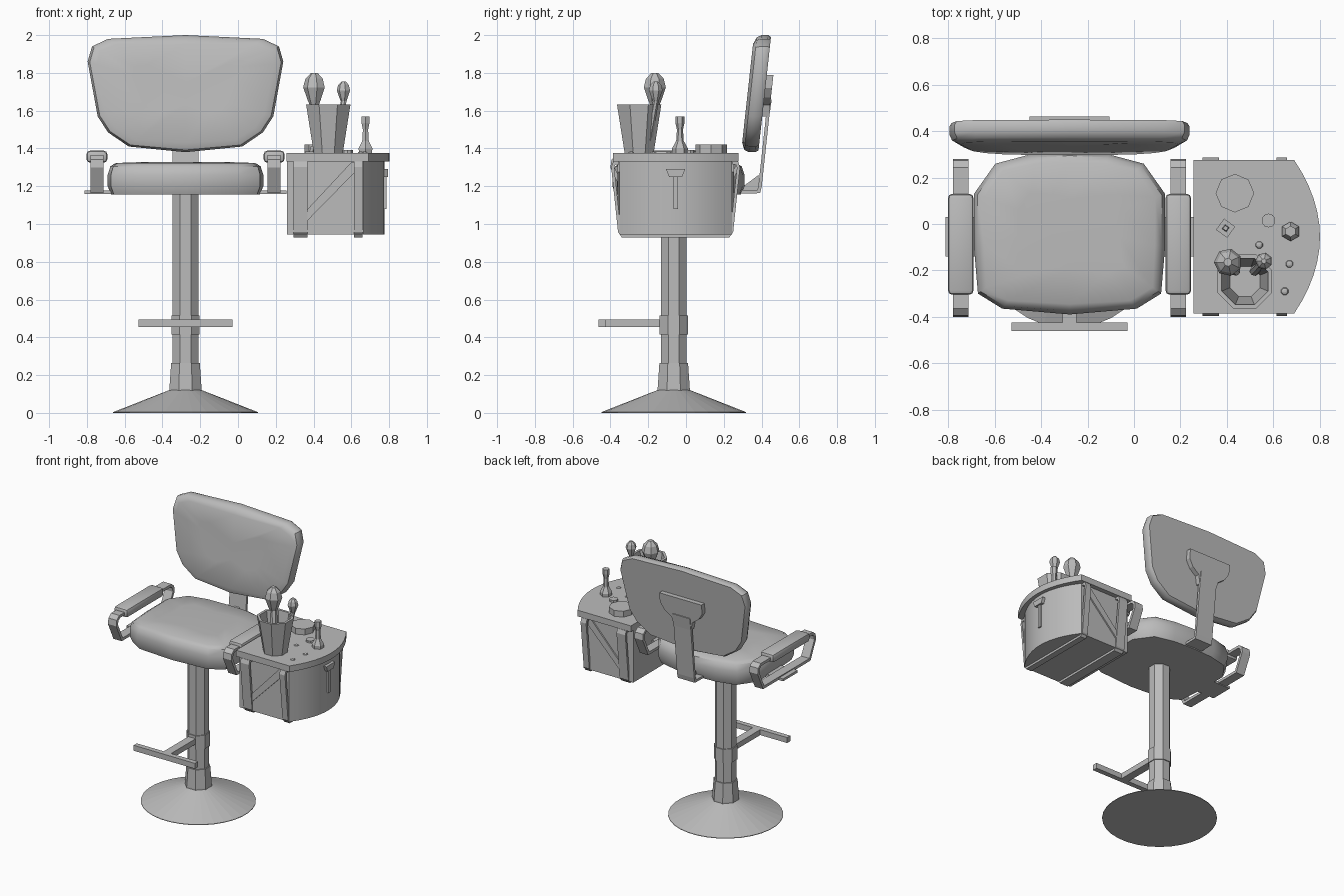
import bpy, bmesh, math
from mathutils import Vector, Matrix

cube = bpy.data.objects.get("Cube")
if cube:
    bpy.data.objects.remove(cube, do_unlink=True)

grey = bpy.data.materials.new("plain_grey")
grey.use_nodes = True
grey.diffuse_color = (0.5, 0.5, 0.5, 1)
grey.node_tree.nodes["Principled BSDF"].inputs["Base Color"].default_value = (0.5, 0.5, 0.5, 1)

CX, CY = -0.278, -0.065      # column axis
TY = -0.055                  # tray centre line


def finish(name, bm, smooth=None):
    bmesh.ops.recalc_face_normals(bm, faces=bm.faces)
    me = bpy.data.meshes.new(name)
    bm.to_mesh(me)
    bm.free()
    me.materials.append(grey)
    ob = bpy.data.objects.new(name, me)
    bpy.context.collection.objects.link(ob)
    if smooth:
        bpy.ops.object.select_all(action='DESELECT')
        ob.select_set(True)
        bpy.context.view_layer.objects.active = ob
        bpy.ops.object.shade_smooth_by_angle(angle=math.radians(smooth))
    return ob


def loft(name, rings, smooth=None):
    """Skin closed rings of equal length and cap both ends."""
    bm = bmesh.new()
    vs = [[bm.verts.new(p) for p in r] for r in rings]
    n = len(vs[0])
    for a, b in zip(vs, vs[1:]):
        for i in range(n):
            j = (i + 1) % n
            bm.faces.new((a[i], a[j], b[j], b[i]))
    bm.faces.new(vs[0])
    bm.faces.new(vs[-1])
    return finish(name, bm, smooth)


def lathe(name, x, y, profile, sides=8, turn=0.5, smooth=None):
    angles = [2 * math.pi * (i + turn) / sides for i in range(sides)]
    return loft(name, [[(x + r * math.cos(a), y + r * math.sin(a), z) for a in angles]
                       for r, z in profile], smooth)


def box(name, x0, x1, y0, y1, z0, z1, bevel=0):
    bm = bmesh.new()
    bmesh.ops.create_cube(bm, size=1)
    for v in bm.verts:
        v.co = Vector(((x0 + x1) / 2 + v.co.x * (x1 - x0),
                       (y0 + y1) / 2 + v.co.y * (y1 - y0),
                       (z0 + z1) / 2 + v.co.z * (z1 - z0)))
    if bevel:
        bmesh.ops.bevel(bm, geom=bm.edges[:], offset=bevel, segments=2, affect='EDGES', profile=0.5)
    return finish(name, bm, 35 if bevel else None)


def ribbon(name, path, x0, x1, thick):
    """Flat metal strip following a path of (y, z) points."""
    bm = bmesh.new()
    rows = [[bm.verts.new((x, y, z)) for x in (x0, x1)] for y, z in path]
    for a, b in zip(rows, rows[1:]):
        bm.faces.new((a[0], a[1], b[1], b[0]))
    ob = finish(name, bm)
    mod = ob.modifiers.new("thickness", 'SOLIDIFY')
    mod.thickness = thick
    mod.offset = 0
    mod.use_even_offset = True
    return ob


def mirrored(half):
    """Close a half outline (centre point first and last) across the column axis."""
    return half + [(-x, y) for x, y in half[-2:0:-1]]


def shrink(outline, d):
    """Move an outline about d towards its middle."""
    cy = sum(p[1] for p in outline) / len(outline)
    out = []
    for x, y in outline:
        v = Vector((x, y - cy))
        v *= 1 - d / v.length
        out.append((v.x, v.y + cy))
    return out


# Pedestal, column and collars
lathe("base", CX, CY, [(0.385, 0), (0.385, 0.004), (0.088, 0.12)], 32)
lathe("base_collar", CX, CY, [(0.092, 0.11), (0.092, 0.13), (0.082, 0.265)])
lathe("column", CX, CY, [(0.074, 0.2), (0.074, 1.16)])
lathe("footrest_collar", CX, CY, [(0.081, 0.415), (0.081, 0.515)])

# Footrest
box("footrest_arm", CX - 0.03, CX + 0.03, -0.43, CY - 0.05, 0.455, 0.495)
box("footrest_bar", CX - 0.25, CX + 0.25, -0.462, -0.425, 0.455, 0.495)

# Seat cushion
seat = mirrored([(0, -0.39), (0.29, -0.365), (0.395, -0.30), (0.412, -0.1), (0.412, 0.13),
                 (0.32, 0.26), (0.17, 0.30), (0, 0.31)])
loft("seat", [[(CX + x, y, z) for x, y in shrink(seat, d)]
              for d, z in ((0.02, 1.155), (0, 1.2), (0, 1.26), (0.015, 1.305), (0.045, 1.323), (0.2, 1.328))], 40)

# Backrest cushion, leaning back
back = mirrored([(0, 1.38), (0.30, 1.41), (0.41, 1.485), (0.465, 1.57), (0.518, 1.86),
                 (0.495, 1.94), (0.41, 1.98), (0, 2.0)])
loft("backrest", [[(CX + x, 0.30 + (z - 1.4) * 0.11 + dep, z) for x, z in shrink(back, d)]
                  for d, dep in ((0.01, 0.085), (0, 0.07), (0, 0.035), (0.012, 0.01), (0.05, -0.006), (0.25, -0.004))], 40)

# Backrest support: shield plate, bent strap and gusset
shield = mirrored([(0, 1.57), (0.07, 1.57), (0.085, 1.63), (0.14, 1.67), (0.172, 1.72),
                   (0.172, 1.79), (0, 1.79)])
loft("backrest_plate", [[(CX + x, 0.27 + (z - 1.4) * 0.11 + dep, z) for x, z in shield]
                        for dep in (0.1, 0.15)])
ribbon("backrest_strap", [(0.2, 1.168), (0.385, 1.172), (0.392, 1.2), (0.432, 1.57), (0.445, 1.66)],
       CX - 0.07, CX + 0.07, 0.018)
loft("backrest_gusset", [[(x, 0.27, 1.175), (x, 0.385, 1.175), (x, 0.385, 1.26)]
                         for x in (CX - 0.02, CX + 0.02)])

# Armrests
arm_path = [(-0.25, 1.355), (-0.36, 1.355), (-0.385, 1.335), (-0.39, 1.30), (-0.33, 1.175),
            (0.21, 1.175), (0.27, 1.30), (0.265, 1.335), (0.24, 1.355), (0.1, 1.355)]
for side, s in (("right", -1), ("left", 1)):
    ax = CX + s * 0.469
    ribbon(side + "_arm_frame", arm_path, ax - 0.034, ax + 0.034, 0.02)
    box(side + "_arm_pad", ax - 0.055, ax + 0.055, -0.305, 0.13, 1.325, 1.388, 0.018)
    inner, outer = sorted((CX + s * 0.3, CX + s * 0.535))
    box(side + "_arm_link", inner, outer, -0.14, 0.03, 1.16, 1.178)


# Side box and its lid, both with a bowed outer end
def bowed(x0, x1, bulge, half):
    pts = [(x0, TY - half), (x1, TY - half)]
    for i in range(1, 12):
        t = i / 6 - 1
        pts.append((x1 + bulge * (1 - t * t), TY + half * t))
    return pts + [(x1, TY + half), (x0, TY + half)]


for name, args, z0, z1 in (("side_box", (0.26, 0.665, 0.11, 0.298), 0.945, 1.335),
                           ("side_box_lid", (0.256, 0.69, 0.112, 0.332), 1.332, 1.377)):
    loft(name, [[(x, y, z) for x, y in bowed(*args)] for z in (z0, z1)], 25)

# Straps wrapped under the box, with diagonal braces
wrap = [(0.30, 1.322), (0.325, 1.322), (0.333, 1.30), (0.297, 0.96), (0.28, 0.936)]
strap = [(TY - y, z) for y, z in wrap] + [(TY + y, z) for y, z in reversed(wrap)]
ribbon("inner_box_strap", strap, 0.295, 0.367, 0.016)
ribbon("outer_box_strap", strap, 0.615, 0.66, 0.016)
brace = [(0.36, 1.07), (0.36, 1.01), (0.62, 1.275), (0.62, 1.325), (0.598, 1.325)]
for side, s in (("front", -1), ("rear", 1)):
    loft(side + "_brace", [[(x, TY + s * d, z) for x, z in brace] for d in (0.29, 0.308)])

# Tapered clip on the bowed end
loft("box_clip", [[(x, TY + y, z) for y, z in ((-0.05, 1.29), (0.05, 1.29), (0.035, 1.25), (-0.035, 1.25))]
                  for x in (0.765, 0.795)])
box("box_clip_tail", 0.77, 0.785, TY - 0.012, TY + 0.012, 1.08, 1.25)

# Hollow cup
LID = 1.375
lathe("cup", 0.478, -0.248, [(0.083, LID), (0.127, 1.632), (0.108, 1.632), (0.07, LID + 0.02)])

# Brushes leaning in the cup
for name, x, y, r, z0, z1 in (("large_brush", 0.405, -0.165, 0.06, 1.63, 1.80),
                              ("small_brush", 0.56, -0.16, 0.037, 1.65, 1.755)):
    h = z1 - z0
    ob = lathe(name, x, y, [(0.022, 1.42), (r * 0.42, z0), (r * 0.6, z0 + 0.15 * h), (r, z0 + 0.55 * h),
                            (r * 0.8, z0 + 0.82 * h), (r * 0.3, z1)], 7)
    for v in ob.data.vertices:            # handle slants towards the cup middle
        f = max(0, z0 - v.co.z) * 0.35
        v.co.x += (0.478 - x) * f * 6
        v.co.y += (-0.248 - y) * f * 6

# Jar, bottle and small items on the lid
lathe("flat_jar", 0.435, 0.133, [(0.083, LID), (0.083, 1.42)], 8, 0)
lathe("bottle", 0.675, -0.032, [(0.04, LID), (0.042, 1.40), (0.02, 1.44), (0.016, 1.50),
                                (0.024, 1.535), (0.024, 1.57)], 6)
lathe("small_pot", 0.58, 0.015, [(0.03, LID), (0.03, 1.392)], 10)
lathe("square_tile", 0.395, -0.018, [(0.042, LID), (0.042, 1.385)], 4, 0.1)
lathe("tile_knob", 0.395, -0.018, [(0.016, 1.385), (0.012, 1.41)], 4, 0.1)
for i, (x, y) in enumerate(((0.54, -0.09), (0.67, -0.172), (0.65, -0.29))):
    lathe("bead_%d" % (i + 1), x, y, [(0.018, LID), (0.014, 1.381), (0.006, 1.384)])
